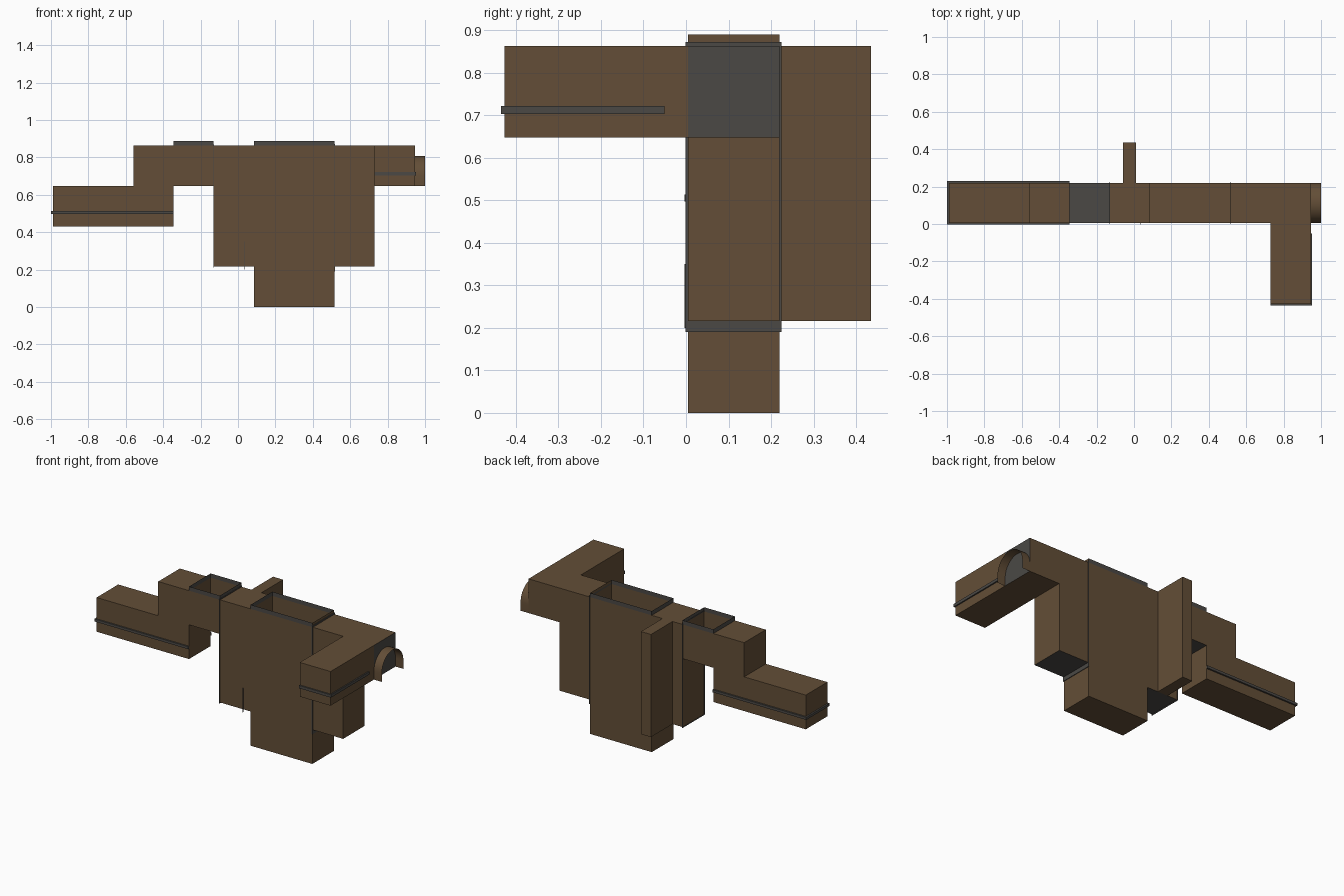
import bpy, bmesh, math

if "Cube" in bpy.data.objects:
    bpy.data.objects.remove(bpy.data.objects["Cube"])


def material(name, rgb):
    m = bpy.data.materials.new(name)
    m.diffuse_color = (*rgb, 1)
    m.use_nodes = True
    m.node_tree.nodes["Principled BSDF"].inputs["Base Color"].default_value = m.diffuse_color
    return m


BROWN = material("brown", (0.125, 0.076, 0.038))
GREY = material("dark grey", (0.07, 0.066, 0.06))

U = 0.2157                                     # module size
X = [-0.99 + 0.215 * i for i in range(10)]     # module lines in x
Y0, Y1 = 0.005, 0.22                           # main wall depth
Z = [U * i for i in range(5)]


def finish(name, bm, mats):
    me = bpy.data.meshes.new(name)
    bm.to_mesh(me)
    bm.free()
    for m in mats:
        me.materials.append(m)
    ob = bpy.data.objects.new(name, me)
    bpy.context.collection.objects.link(ob)
    return ob


def facing(n):
    axis = max(range(3), key=lambda i: abs(n[i]))
    return ("-" if n[axis] < 0 else "+") + "xyz"[axis]


def box(name, x, y, z, mats=(BROWN, GREY), skip=(), second=()):
    """Box from ranges; skip leaves sides open, second uses the second material."""
    bm = bmesh.new()
    bmesh.ops.create_cube(bm, size=1)
    for v in bm.verts:
        v.co = [(a + b) / 2 + c * (b - a) for c, (a, b) in zip(v.co, (x, y, z))]
    bm.normal_update()
    for f in bm.faces:
        f.material_index = int(facing(f.normal) in second)
    bmesh.ops.delete(bm, geom=[f for f in bm.faces if facing(f.normal) in skip],
                     context='FACES_ONLY')
    return finish(name, bm, mats)


D = (Y0, Y1)

# Stepped wall modules
box("low_left_block", (X[0], X[3]), D, (Z[2], Z[3]))
box("left_step_block", (X[2], X[3]), D, (Z[3], Z[4]))
box("small_shaft", (X[3], X[4]), D, (Z[3], Z[4]), skip=("+z",), second=("-z",))
box("left_column", (X[4], X[5]), D, (Z[1], Z[4]), second=("-z",))
box("main_shaft", (X[5], X[7]), D, (Z[0], Z[4]), skip=("+z",))
box("right_column", (X[7], X[8]), D, (Z[1], Z[4]), second=("-z",))
box("right_end_block", (X[8], X[9]), D, (Z[3], Z[4]), second=("+x",))
box("front_arm", (X[8], X[9]), (-0.427, Y0), (Z[3], Z[4]))
box("back_fin", (-0.06, 0.01), (Y1, 0.435), (Z[1], Z[4]))

# Open rims around the shafts
box("small_rim", (X[3], X[4]), D, (Z[4], 0.889), (GREY, BROWN), skip=("+z", "-z"))
box("main_rim", (X[5], X[7]), D, (Z[4], 0.889), (GREY, BROWN),
    skip=("+z", "-z"), second=("+x",))


# Thin grey collars at the joints
def collar(name, x, z0, z1):
    w = 0.002
    xs = (x - w, x + w)
    box(name + "_front", xs, (Y0 - 0.006, Y0), (z0, z1), (GREY,))
    box(name + "_back", xs, (Y1, Y1 + 0.004), (z0, z1), (GREY,))
    box(name + "_top", xs, (Y0 - 0.006, Y1 + 0.004), (Z[4], z1), (GREY,))
    box(name + "_bottom", xs, (Y0 - 0.006, Y1 + 0.004), (z0, Z[1]), (GREY,))


collar("right_collar", X[7] + 0.002, 0.19, 0.872)
collar("left_collar", X[4], 0.211, 0.868)
box("front_ridge", (0.032, 0.036), (-0.003, Y0), (0.2, 0.35), (GREY,))

# Grey rails on the low left block: front, back and end
RZ = (0.497, 0.513)
box("left_rail_front", (-1.0, X[3]), (-0.004, Y0), RZ, (GREY,))
box("left_rail_back", (-1.0, X[3]), (Y1, 0.23), RZ, (GREY,))
box("left_rail_end", (-1.0, X[0]), (-0.004, 0.23), RZ, (GREY,))

# Grey rails on the front arm: end and right side
RZ = (0.703, 0.721)
box("arm_rail_end", (X[8], 0.953), (-0.435, -0.427), RZ, (GREY,))
box("arm_rail_side", (X[9], 0.953), (-0.435, -0.05), RZ, (GREY,))

# Arched stub on the right end, open below and outward
r, cy = (Y1 - Y0) / 2, (Y0 + Y1) / 2
spring = 0.808 - r
profile = [(Y1, Z[3])]
profile += [(cy + r * math.cos(math.pi * i / 16), spring + r * math.sin(math.pi * i / 16))
            for i in range(17)]
profile += [(Y0, Z[3])]
bm = bmesh.new()
rows = [[bm.verts.new((x, y, z)) for y, z in profile] for x in (X[9], 1.0)]
for i in range(len(profile) - 1):
    f = bm.faces.new((rows[0][i], rows[1][i], rows[1][i + 1], rows[0][i + 1]))
    f.smooth = True
bm.normal_update()
finish("arched_stub", bm, (BROWN,))
